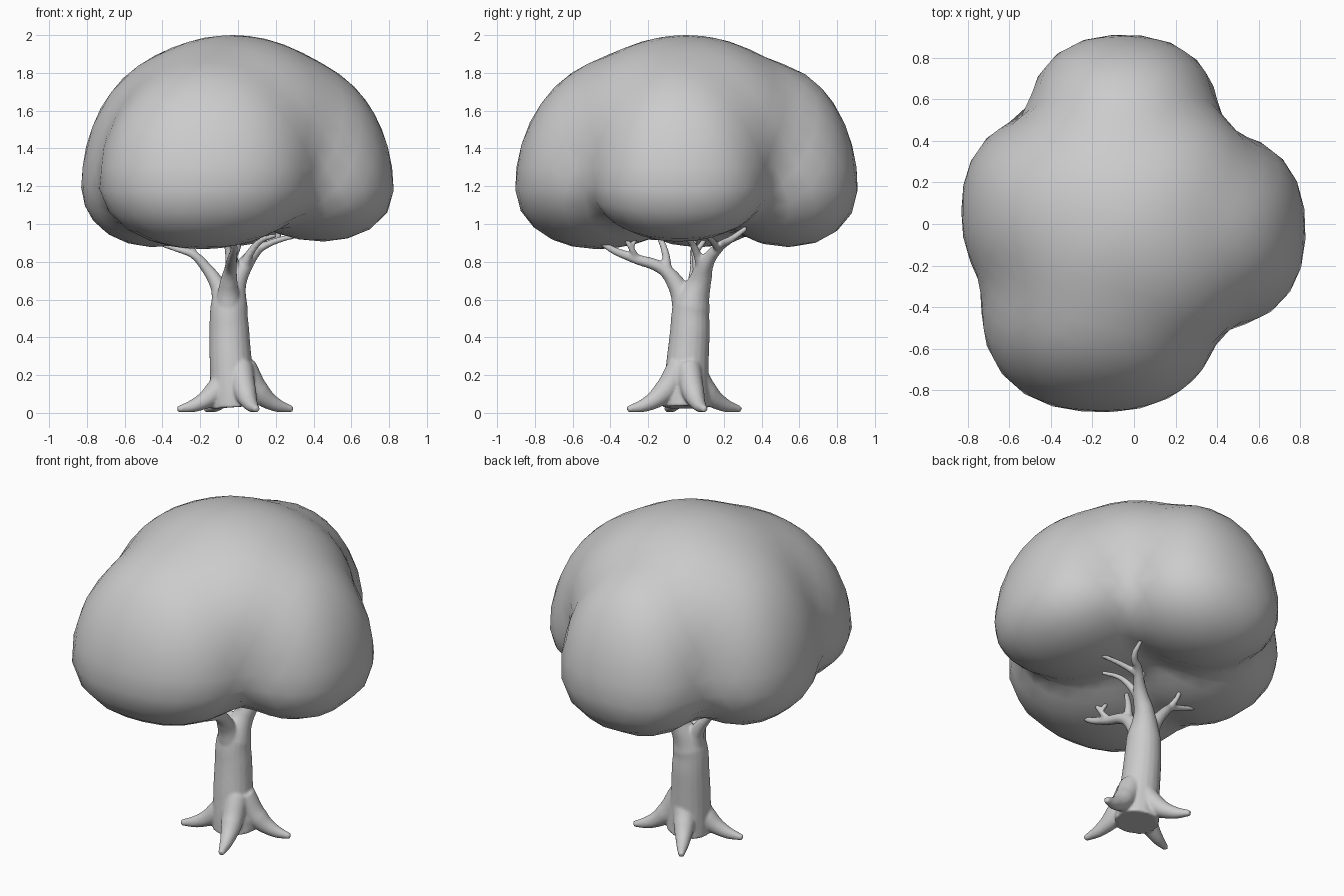
import bpy, bmesh
from mathutils import Vector

if "Cube" in bpy.data.objects:
    bpy.data.objects.remove(bpy.data.objects["Cube"])

grey = bpy.data.materials.new("plain_grey")
grey.use_nodes = True
grey.diffuse_color = (0.6, 0.6, 0.6, 1)
grey.node_tree.nodes["Principled BSDF"].inputs["Base Color"].default_value = (0.6, 0.6, 0.6, 1)


def add_object(name, mesh):
    obj = bpy.data.objects.new(name, mesh)
    bpy.context.scene.collection.objects.link(obj)
    mesh.materials.clear()
    mesh.materials.append(grey)
    mesh.polygons.foreach_set("use_smooth", [True] * len(mesh.polygons))
    return obj


# Canopy: a domed core and four drooping lobes blended into one skin
# each blob: centre, plan radii, height above centre, depth below centre, droop
BLOBS = [
    ((-0.03, 0.00, 1.45), (0.65, 0.66), 0.55, 0.45, 0.0),      # core
    ((-0.16, -0.40, 1.24), (0.575, 0.505), 0.63, 0.37, 0.1),   # front lobe
    ((0.38, -0.03, 1.22), (0.445, 0.47), 0.62, 0.31, 0.1),     # left lobe
    ((-0.05, 0.49, 1.23), (0.46, 0.42), 0.61, 0.35, 0.1),      # back lobe
    ((-0.38, 0.06, 1.24), (0.45, 0.47), 0.63, 0.36, 0.1),      # right lobe
]
POWER = 2.3


def inside(p):
    total = 0
    for c, (rx, ry), up, down, droop in BLOBS:
        c = Vector(c)
        d = p - c
        d.z += droop * d.xy.dot(c.xy.normalized())
        rz = up if d.z > 0 else down
        plan = (abs(d.x / rx) ** POWER + abs(d.y / ry) ** POWER) ** (1 / POWER)
        total += max((plan ** 2 + (d.z / rz) ** 2) ** 0.5, 0.01) ** -20
    return total > 1


bm = bmesh.new()
bmesh.ops.create_icosphere(bm, subdivisions=4, radius=1)
origin = Vector((-0.03, 0, 1.3))
for v in bm.verts:
    ray = v.co.normalized()
    near, far = 0.0, 1.4
    for _ in range(16):
        mid = (near + far) / 2
        if inside(origin + ray * mid):
            near = mid
        else:
            far = mid
    v.co = origin + ray * near
canopy_mesh = bpy.data.meshes.new("canopy")
bm.to_mesh(canopy_mesh)
bm.free()
add_object("canopy", canopy_mesh)

# Trunk, roots and branches: tapered limbs fused into one surface
curve = bpy.data.curves.new("limbs", "CURVE")
curve.dimensions = "3D"
curve.bevel_depth = 1
curve.bevel_resolution = 8
curve.resolution_u = 8
curve.use_fill_caps = True


def limb(*points):
    """Each point is x, y, z, radius."""
    s = curve.splines.new("BEZIER")
    s.bezier_points.add(len(points) - 1)
    for bp, (x, y, z, r) in zip(s.bezier_points, points):
        bp.co = (x, y, z)
        bp.radius = r
        bp.handle_left_type = bp.handle_right_type = "AUTO"


# trunk running on into the main fork towards the back left
limb((-0.02, 0, 0.03, 0.125), (-0.025, 0, 0.1, 0.122), (-0.035, 0.005, 0.22, 0.114),
     (-0.045, 0.02, 0.42, 0.106), (-0.046, 0.03, 0.57, 0.098), (-0.012, 0.075, 0.7, 0.06),
     (0.04, 0.105, 0.79, 0.043), (0.08, 0.14, 0.84, 0.032), (0.13, 0.19, 0.89, 0.025),
     (0.2, 0.24, 0.92, 0.019), (0.22, 0.32, 0.98, 0.013))
# roots
for x, y in [(-0.32, -0.1), (0.29, 0.1), (0.1, -0.31), (-0.17, 0.29)]:
    limb((x * 0.1, y * 0.1, 0.24, 0.07), (x * 0.38, y * 0.38, 0.11, 0.06),
         (x * 0.68, y * 0.68, 0.045, 0.038), (x, y, 0.018, 0.017))
# twigs of the main fork
limb((0.11, 0.17, 0.87, 0.022), (0.2, 0.14, 0.91, 0.017), (0.34, 0.1, 0.945, 0.012))
limb((0.02, 0.09, 0.75, 0.035), (0.06, 0.06, 0.84, 0.022), (0.12, 0.02, 0.91, 0.016),
     (0.2, -0.04, 0.94, 0.012))
# front branch and twigs
limb((-0.05, 0.01, 0.54, 0.08), (-0.05, -0.045, 0.67, 0.05), (-0.04, -0.12, 0.76, 0.033),
     (-0.03, -0.28, 0.82, 0.026), (-0.02, -0.4, 0.87, 0.019), (-0.02, -0.48, 0.93, 0.013))
limb((-0.04, -0.1, 0.74, 0.028), (-0.05, -0.11, 0.85, 0.02), (-0.07, -0.15, 0.95, 0.014))
limb((-0.03, -0.26, 0.82, 0.02), (0.0, -0.29, 0.87, 0.015), (0.01, -0.33, 0.94, 0.012))
limb((0.0, -0.29, 0.87, 0.014), (-0.03, -0.26, 0.94, 0.012))
# right branch and twig
limb((-0.065, 0.03, 0.54, 0.078), (-0.105, 0.045, 0.67, 0.042), (-0.17, 0.05, 0.77, 0.029),
     (-0.24, 0.04, 0.84, 0.022), (-0.3, 0.04, 0.86, 0.017), (-0.4, 0.05, 0.89, 0.012))
limb((-0.23, 0.04, 0.84, 0.019), (-0.25, 0.08, 0.89, 0.015), (-0.25, 0.12, 0.95, 0.012))
# upright centre twig
limb((-0.02, 0.07, 0.7, 0.03), (-0.02, 0.05, 0.82, 0.02), (-0.04, 0.03, 1.0, 0.013))

helper = bpy.data.objects.new("limbs", curve)
bpy.context.scene.collection.objects.link(helper)
graph = bpy.context.evaluated_depsgraph_get()
tree_mesh = bpy.data.meshes.new_from_object(helper.evaluated_get(graph))
bpy.data.objects.remove(helper)
# flatten the underside onto the ground
for v in tree_mesh.vertices:
    v.co.z = max(v.co.z, 0)
tree = add_object("trunk_and_branches", tree_mesh)
remesh = tree.modifiers.new("fuse", "REMESH")
remesh.mode = "VOXEL"
remesh.voxel_size = 0.008
remesh.use_smooth_shade = True
soften = tree.modifiers.new("soften", "SMOOTH")
soften.factor = 0.5
soften.iterations = 7
